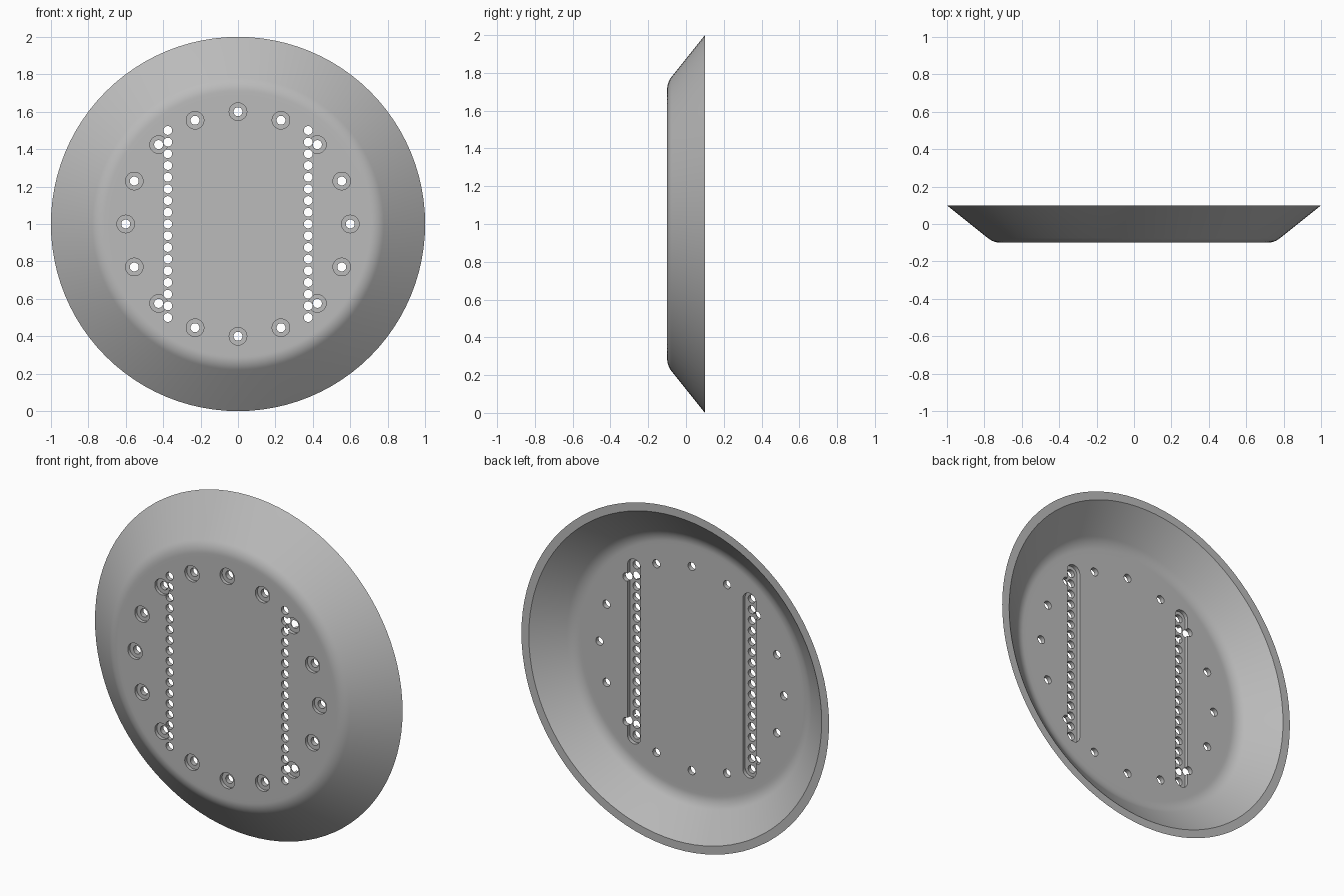
import bpy, bmesh
from math import sin, cos, tan, pi, atan2
from mathutils import Matrix, Vector

cube = bpy.data.objects.get("Cube")
if cube:
    bpy.data.objects.remove(cube, do_unlink=True)

FRONT, FLOOR, RIM = -0.10, -0.053, 0.10   # depths along y
CENTRE = Vector((0, 0, 1))


def make_object(name, bm):
    bmesh.ops.recalc_face_normals(bm, faces=bm.faces)
    mesh = bpy.data.meshes.new(name)
    bm.to_mesh(mesh)
    bm.free()
    obj = bpy.data.objects.new(name, mesh)
    bpy.context.collection.objects.link(obj)
    return obj


def rounded_corner(corner_r, y, rim_r, radius, steps=8):
    """Profile from the flat disc, round the bend, to the rim."""
    angle = atan2(RIM - y, rim_r - corner_r)
    start = corner_r - radius * tan(angle / 2)
    pts = [(start - 0.02, y)]
    for i in range(steps + 1):
        a = angle * i / steps
        pts.append((start + radius * sin(a), y + radius * (1 - cos(a))))
    return pts + [(rim_r, RIM)]


def prism(bm, outline, y0, y1):
    """Extrude an x-z outline from depth y0 to y1."""
    face = bm.faces.new([bm.verts.new((x, y0, z)) for x, z in outline])
    ext = bmesh.ops.extrude_face_region(bm, geom=[face])["geom"]
    verts = [v for v in ext if isinstance(v, bmesh.types.BMVert)]
    bmesh.ops.translate(bm, verts=verts, vec=(0, y1 - y0, 0))


def capsule(x, z, r, half=0, n=32):
    """Circle outline, stretched upright by half a length each way."""
    return [(x + r * cos(a), z + r * sin(a) + (half if sin(a) > 0 else -half))
            for a in (2 * pi * (i + 0.5) / n for i in range(n))]


# Dished plate: spun profile with flat discs closing both sides
bm = bmesh.new()
profile = rounded_corner(0.75, FRONT, 1.0, 0.11)
profile += reversed(rounded_corner(0.765, FLOOR, 0.952, 0.11))
verts = [bm.verts.new((r, y, 1)) for r, y in profile]
edges = [bm.edges.new(pair) for pair in zip(verts, verts[1:])]
bmesh.ops.spin(bm, geom=verts + edges, cent=CENTRE, axis=(0, 1, 0),
               angle=2 * pi, steps=96)
bmesh.ops.remove_doubles(bm, verts=bm.verts, dist=0.0001)
bmesh.ops.holes_fill(bm, edges=[e for e in bm.edges if e.is_boundary], sides=0)
plate = make_object("dished_plate", bm)

# Cutters: back slots, front counterbores, through holes
ring = [(0.6 * cos(i * pi / 8), 1 + 0.6 * sin(i * pi / 8)) for i in range(16)]
rows = [(x, 0.5 + i / 16) for x in (-0.375, 0.375) for i in range(17)]
slots, bores, holes = bmesh.new(), bmesh.new(), bmesh.new()
for x in (-0.375, 0.375):
    prism(slots, capsule(x, 1, 0.043, 0.5), FLOOR - 0.022, FLOOR + 0.05)
for x, z in ring:
    prism(bores, capsule(x, z, 0.047), FRONT - 0.05, FRONT + 0.02)
    prism(holes, capsule(x, z, 0.024, n=24), FRONT - 0.1, FLOOR + 0.1)
for x, z in rows:
    prism(holes, capsule(x, z, 0.0235, n=24), FRONT - 0.1, FLOOR + 0.1)

cutters = [make_object("slot_cutter", slots),
           make_object("counterbore_cutter", bores),
           make_object("hole_cutter", holes)]
for cutter in cutters:
    cutter.hide_render = True
    mod = plate.modifiers.new(cutter.name, "BOOLEAN")
    mod.operation, mod.solver, mod.object = "DIFFERENCE", "EXACT", cutter

# Bake the cuts and drop the cutters
bpy.context.view_layer.update()
graph = bpy.context.evaluated_depsgraph_get()
cut_mesh = bpy.data.meshes.new_from_object(plate.evaluated_get(graph))
plate.modifiers.clear()
plate.data = cut_mesh
for cutter in cutters:
    bpy.data.objects.remove(cutter, do_unlink=True)

# Plain grey finish
grey = bpy.data.materials.new("plain_grey")
grey.use_nodes = True
colour = (0.5, 0.5, 0.5, 1)
grey.diffuse_color = colour
grey.node_tree.nodes["Principled BSDF"].inputs["Base Color"].default_value = colour
plate.data.materials.clear()
plate.data.materials.append(grey)

# Smooth shading with crisp edges
bpy.ops.object.select_all(action="DESELECT")
plate.select_set(True)
bpy.context.view_layer.objects.active = plate
bpy.ops.object.shade_smooth_by_angle(angle=pi / 6)
